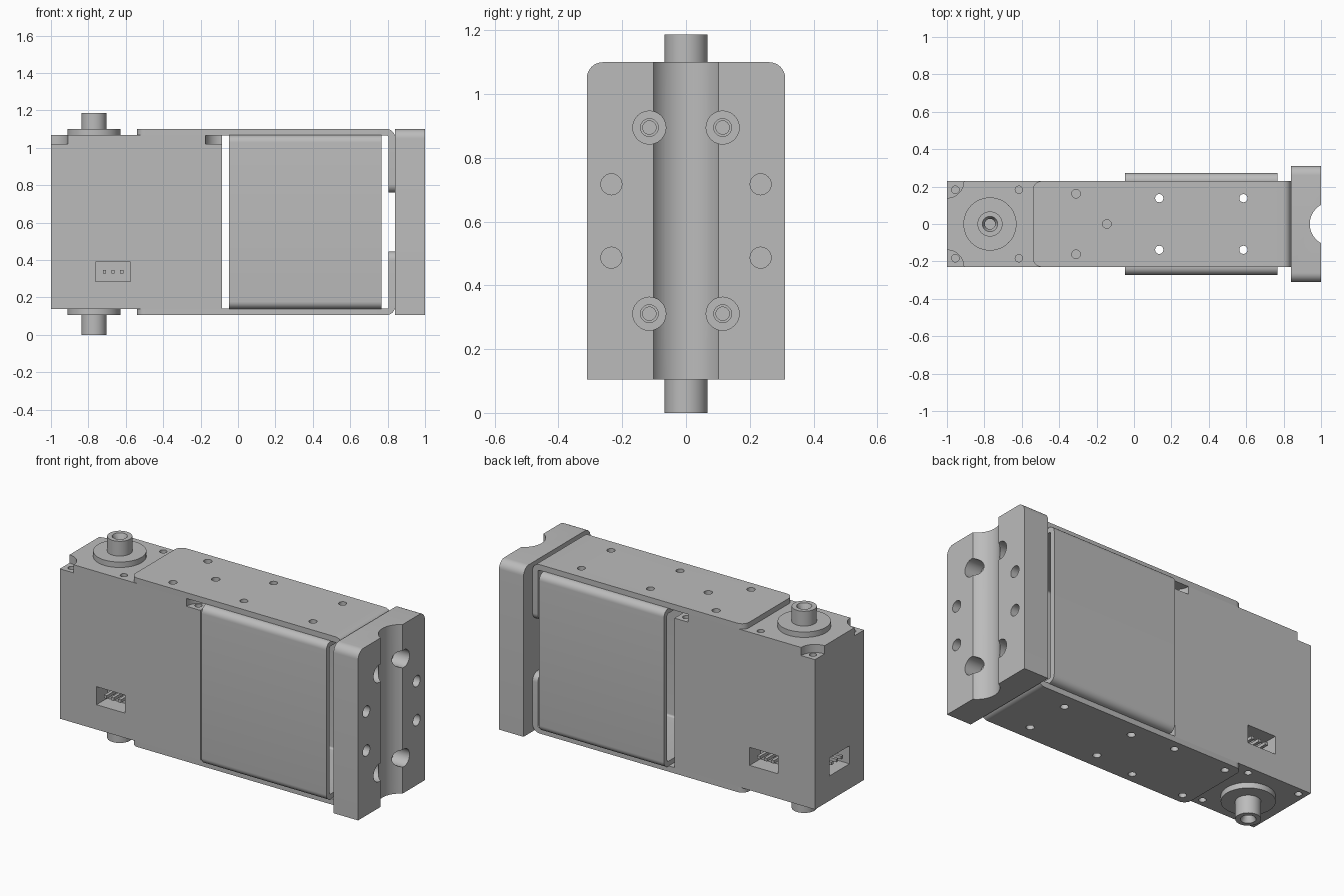
import bpy, bmesh, math
from mathutils import Matrix, Vector

cube = bpy.data.objects.get("Cube")
if cube:
    bpy.data.objects.remove(cube, do_unlink=True)

grey = bpy.data.materials.new("plain grey")
grey.use_nodes = True
grey.diffuse_color = (0.5, 0.5, 0.5, 1)
grey.node_tree.nodes["Principled BSDF"].inputs["Base Color"].default_value = (0.5, 0.5, 0.5, 1)

MID = 0.603           # mirror height of the body and brackets
LOW, HIGH = 0.138, 1.068
HALF = 0.229          # half width of the body
SHAFT_X = -0.77


def make(name, bm):
    bmesh.ops.recalc_face_normals(bm, faces=bm.faces)
    mesh = bpy.data.meshes.new(name)
    bm.to_mesh(mesh)
    bm.free()
    mesh.materials.append(grey)
    ob = bpy.data.objects.new(name, mesh)
    bpy.context.scene.collection.objects.link(ob)
    return ob


def box(name, lo, hi, radius=0, rule=None):
    """Box between two corners; edges picked by rule(middle, direction) are rounded."""
    lo, hi = Vector(lo), Vector(hi)
    bm = bmesh.new()
    size = Matrix.Diagonal((*(hi - lo), 1))
    bmesh.ops.create_cube(bm, size=1, matrix=Matrix.Translation((lo + hi) / 2) @ size)
    if rule:
        round_edges(bm, radius, rule)
    return make(name, bm)


def round_edges(bm, radius, rule):
    picked = []
    for e in bm.edges:
        a, b = (v.co for v in e.verts)
        if rule((a + b) / 2, (b - a).normalized()):
            picked.append(e)
    bmesh.ops.bevel(bm, geom=picked, offset=radius, segments=8, profile=0.5, affect='EDGES')


def rod(name, start, axis, length, r1, r2=None, sides=40):
    """Cylinder or cone from a start point along an axis."""
    bm = bmesh.new()
    direction = {'x': Vector((1, 0, 0)), 'z': Vector((0, 0, 1))}[axis]
    turn = direction.to_track_quat('Z', 'Y').to_matrix().to_4x4()
    place = Matrix.Translation(Vector(start) + direction * length / 2) @ turn
    bmesh.ops.create_cone(bm, cap_ends=True, segments=sides, radius1=r1,
                          radius2=r1 if r2 is None else r2, depth=length, matrix=place)
    return make(name, bm)


def cut(ob, cutter):
    mod = ob.modifiers.new("cut", 'BOOLEAN')
    mod.operation = 'DIFFERENCE'
    mod.solver = 'EXACT'
    mod.object = cutter
    bpy.context.view_layer.update()
    bpy.context.view_layer.objects.active = ob
    bpy.ops.object.modifier_apply(modifier=mod.name)
    bpy.data.objects.remove(cutter, do_unlink=True)


def hole(ob, start, axis, length, radius):
    cut(ob, rod("cutter", start, axis, length, radius, sides=24))


# Gear case with counterbored upper corners and screw holes
body = box("gear_case", (-1, -HALF, LOW), (-0.085, HALF, HIGH))
for s in (-1, 1):
    for x in (-1, -0.085):
        cut(body, rod("cutter", (x, s * HALF, 1.02), 'z', 0.1, 0.09, sides=48))
    for x in (-0.955, -0.615, -0.47, -0.13):
        hole(body, (x, s * 0.183, LOW - 0.05), 'z', 0.13, 0.02)
        hole(body, (x, s * 0.183, 0.95), 'z', 0.2, 0.02)

# Sockets with three pins each, on the front, back and end
PX, PZ = -0.668, 0.337
DEEP = 0.1
for s, side in ((-1, "front"), (1, "back")):
    ys = sorted((s * (HALF - DEEP), s * (HALF + 0.02)))
    cut(body, box("cutter", (PX - 0.093, ys[0], PZ - 0.053), (PX + 0.093, ys[1], PZ + 0.053)))
    for i in (-1, 0, 1):
        x = PX + i * 0.046
        ys = sorted((s * (HALF - DEEP - 0.01), s * (HALF - 0.015)))
        box(side + "_pin", (x - 0.009, ys[0], PZ - 0.009), (x + 0.009, ys[1], PZ + 0.009))
cut(body, box("cutter", (-1.02, -0.093, PZ - 0.053), (-1 + DEEP, 0.093, PZ + 0.053)))
for i in (-1, 0, 1):
    y = i * 0.046
    box("end_pin", (-0.985, y - 0.009, PZ - 0.009), (-0.89, y + 0.009, PZ + 0.009))

# Output flanges and hollow shafts, above and below
rod("upper_flange", (SHAFT_X, 0, HIGH), 'z', 0.032, 0.142, sides=64)
rod("lower_flange", (SHAFT_X, 0, 0.105), 'z', 0.033, 0.142, sides=64)
upper_shaft = rod("upper_shaft", (SHAFT_X, 0, 1.1), 'z', 0.087, 0.067, sides=48)
lower_shaft = rod("lower_shaft", (SHAFT_X, 0, 0), 'z', 0.105, 0.067, sides=48)
cut(upper_shaft, rod("cutter", (SHAFT_X, 0, 1.157), 'z', 0.04, 0.028, 0.045))
hole(upper_shaft, (SHAFT_X, 0, 1.11), 'z', 0.1, 0.028)
cut(lower_shaft, rod("cutter", (SHAFT_X, 0, -0.01), 'z', 0.04, 0.045, 0.028))
hole(lower_shaft, (SHAFT_X, 0, -0.01), 'z', 0.1, 0.028)


# Bent sheet brackets: long plate and a short end flange
def bracket(name, flip):
    def arc(r):
        return [(0.795 + r * math.sin(a), 1.056 + r * math.cos(a))
                for a in (math.pi / 16 * i for i in range(9))]
    inner, outer = arc(0.01), arc(0.044)
    profile = [(-0.54, 1.1)] + outer + [(0.839, 0.76), (0.805, 0.76)] + inner[::-1] + [(-0.54, 1.066)]
    bm = bmesh.new()
    face = bm.faces.new([bm.verts.new((x, -HALF, z)) for x, z in profile])
    new = bmesh.ops.extrude_face_region(bm, geom=[face])["geom"]
    bmesh.ops.translate(bm, vec=(0, 2 * HALF, 0), verts=[v for v in new if isinstance(v, bmesh.types.BMVert)])
    round_edges(bm, 0.045, lambda m, d: (m.x < -0.53 and abs(d.z) > 0.9) or (m.z < 0.77 and abs(d.x) > 0.9))
    if flip:
        for v in bm.verts:
            v.co.z = 2 * MID - v.co.z
    ob = make(name, bm)
    for s in (-1, 1):
        z = 0.311 if flip else 0.895
        hole(ob, (0.78, s * 0.115, z), 'x', 0.1, 0.021)
    return ob


upper = bracket("upper_bracket", False)
lower = bracket("lower_bracket", True)
for s in (-1, 1):
    hole(upper, (-0.31, s * 0.162, 1.0), 'z', 0.2, 0.023)
    for x in (-0.47, -0.13):
        hole(lower, (x, s * 0.17, 0.05), 'z', 0.15, 0.021)
hole(upper, (-0.145, 0, 1.0), 'z', 0.2, 0.023)

# Open-ended sleeve with rounded long edges
along = lambda m, d: abs(d.x) > 0.9
sleeve = box("sleeve", (-0.047, -0.272, LOW), (0.766, 0.272, HIGH), 0.04, along)
cut(sleeve, box("cutter", (-0.2, -0.242, LOW + 0.03), (0.9, 0.242, HIGH - 0.03), 0.012, along))

# Through holes shared by brackets and sleeve
for ob in (upper, lower, sleeve):
    for x in (0.135, 0.585):
        for s in (-1, 1):
            hole(ob, (x, s * 0.138, -0.1), 'z', 1.5, 0.022)

# Mounting block with a round channel, counterbores and screw holes
block = box("mounting_block", (0.84, -0.311, 0.105), (1, 0.311, 1.1), 0.05,
            lambda m, d: abs(d.x) > 0.9 and m.z > 1)
cut(block, rod("cutter", (1.058, 0, 0), 'z', 1.3, 0.118, sides=64))
for s in (-1, 1):
    for z in (0.311, 0.895):
        hole(block, (0.8, s * 0.115, z), 'x', 0.3, 0.028)
        hole(block, (0.9, s * 0.115, z), 'x', 0.2, 0.052)
    for z in (0.487, 0.717):
        hole(block, (0.88, s * 0.234, z), 'x', 0.2, 0.033)

# Smooth curved walls, sharp edges kept
bpy.ops.object.select_all(action='DESELECT')
for ob in bpy.context.scene.objects:
    if ob.type == 'MESH' and ob.data.materials and ob.data.materials[0] == grey:
        ob.select_set(True)
        bpy.context.view_layer.objects.active = ob
bpy.ops.object.shade_smooth_by_angle(angle=math.radians(30))
